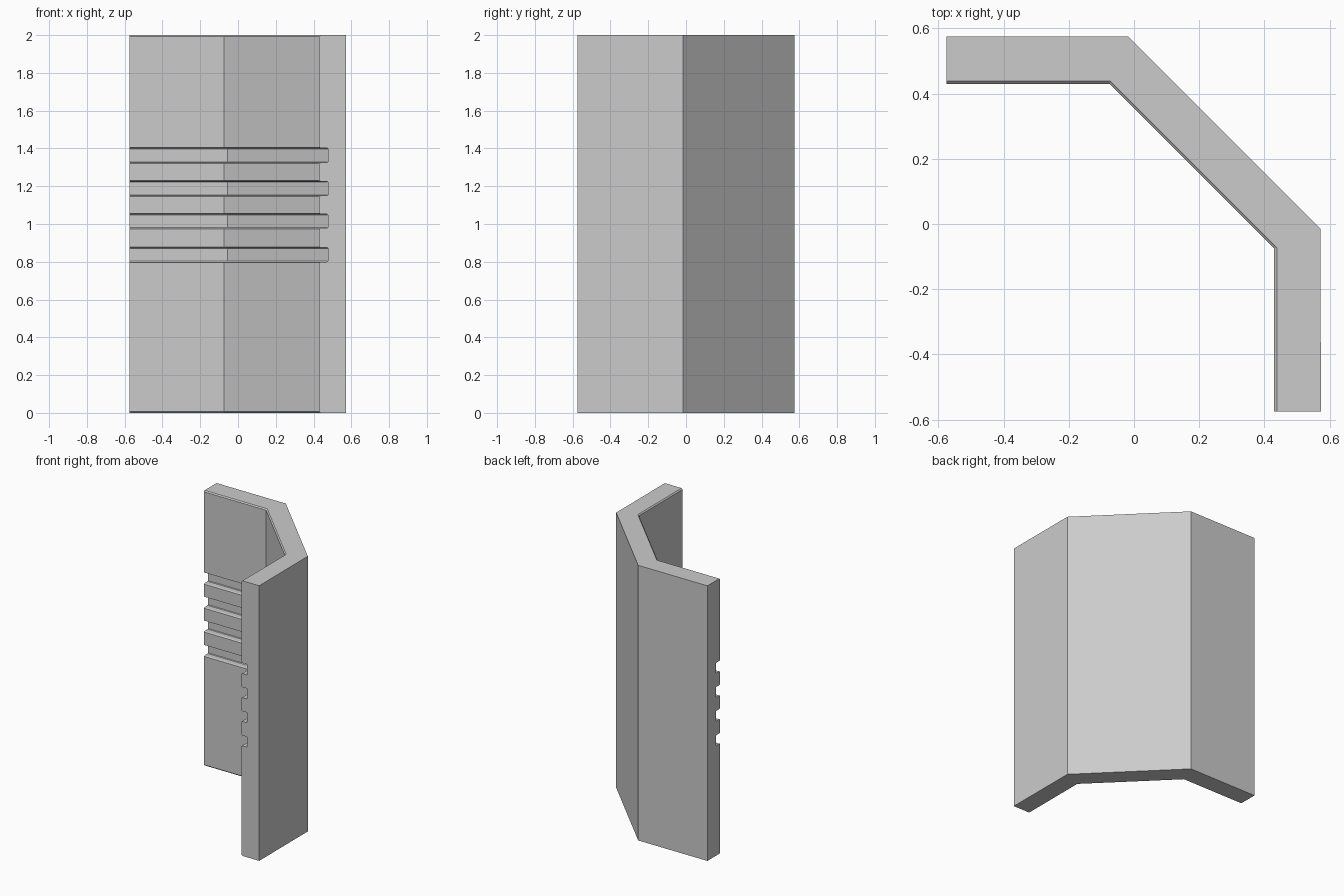
import bpy, bmesh

if "Cube" in bpy.data.objects:
    bpy.data.objects.remove(bpy.data.objects["Cube"])

H = 2.0      # height
R = 0.575    # half width
DEPTH = 0.046
C = 0.008    # small chamfer
T = 0.4142   # tan(22.5 deg), mitre shift along the inner corners

# vertical profile of the inner face: (z, depth cut into the wall)
levels = [(0.0, C), (C, 0.0)]
for z0, z1 in ((0.80, 0.875), (0.977, 1.052), (1.15, 1.226), (1.325, 1.402)):
    levels += [(z0 - C / 2, 0), (z0, C), (z0, DEPTH - C / 2), (z0 + C / 2, DEPTH),
               (z1 - C / 2, DEPTH), (z1, DEPTH - C / 2), (z1, C), (z1 + C / 2, 0)]
levels += [(H - C, 0.0), (H, C)]


def ring(d):
    """Plan of the angled wall with its inner side moved outward by d."""
    outer = [(-R, R), (-0.018, R), (0.572, -0.015), (R - 0.002, -R)]
    inner = [(0.43 + d, -R), (0.43 + d, -0.075 + T * d),
             (-0.075 + T * d, 0.43 + d), (-R, 0.43 + d)]
    return outer + inner


# angled corner wall, lofted through the levels
bm = bmesh.new()
rings = [[bm.verts.new((x, y, z)) for x, y in ring(d)] for z, d in levels]
for a, b in zip(rings, rings[1:]):
    for i in range(8):
        # the outer faces and ends run over all levels, the inner faces hold the grooves
        j = (i + 1) % 8
        quad = (a[i], a[j], b[j], b[i])
        if i < 3 and a[0].co.z == b[0].co.z:
            continue
        bm.faces.new(quad)

# top and bottom caps
for r in (rings[0], rings[-1]):
    for i in range(3):
        bm.faces.new((r[i], r[i + 1], r[6 - i], r[7 - i]))

bmesh.ops.remove_doubles(bm, verts=bm.verts, dist=0.0001)
bmesh.ops.dissolve_limit(bm, angle_limit=0.01, verts=bm.verts, edges=bm.edges)
bmesh.ops.recalc_face_normals(bm, faces=bm.faces)
mesh = bpy.data.meshes.new("grooved_corner_wall")
bm.to_mesh(mesh)
bm.free()
bpy.context.collection.objects.link(bpy.data.objects.new("grooved_corner_wall", mesh))
